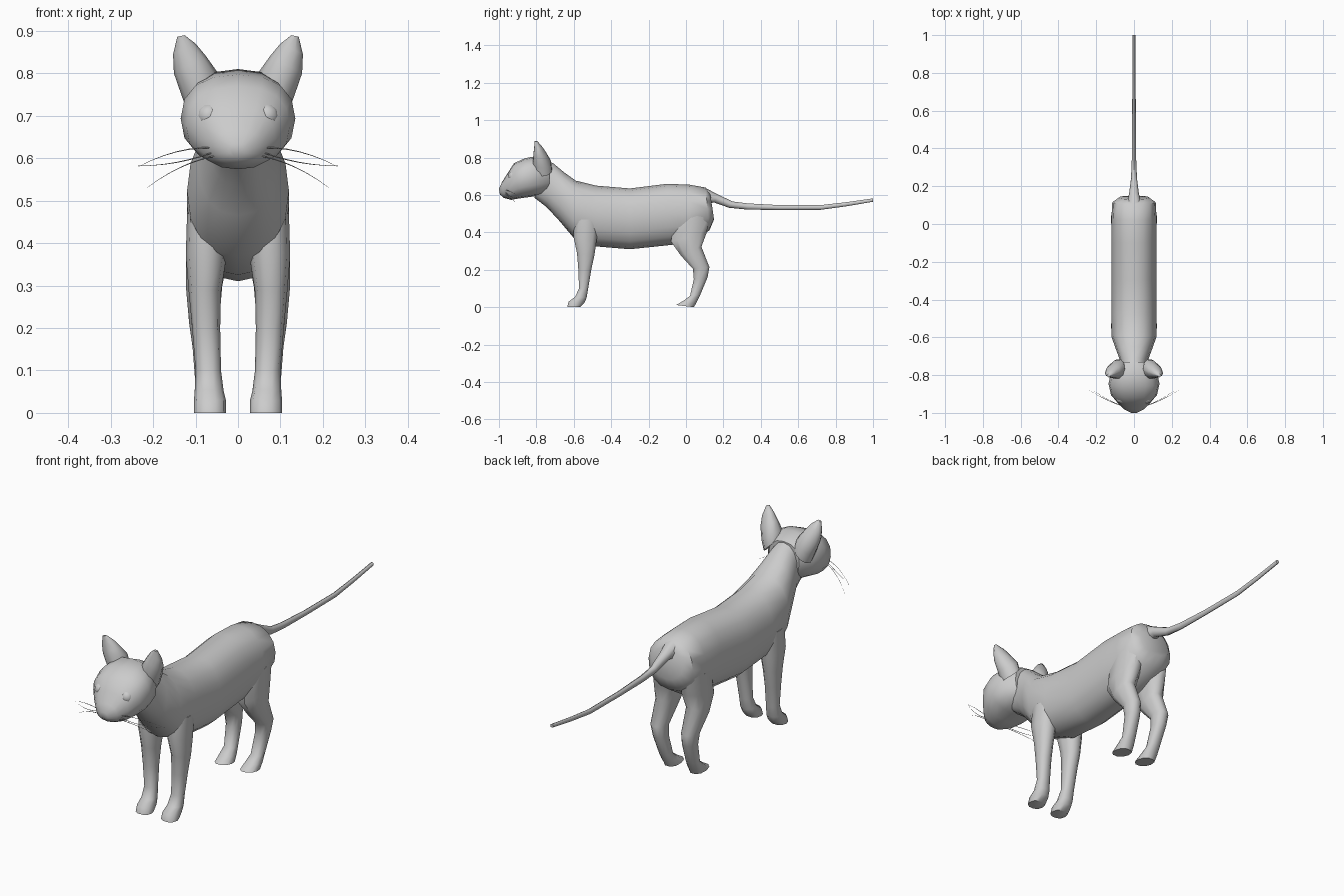
import bpy, bmesh, math
from mathutils import Vector as V

fur = bpy.data.materials.new("grey fur")
fur.diffuse_color = (0.6, 0.6, 0.6, 1)


def finish(name, bm, angle=50):
    bmesh.ops.recalc_face_normals(bm, faces=bm.faces)
    mesh = bpy.data.meshes.new(name)
    bm.to_mesh(mesh)
    bm.free()
    mesh.materials.append(fur)
    ob = bpy.data.objects.new(name, mesh)
    bpy.context.collection.objects.link(ob)
    bpy.ops.object.select_all(action='DESELECT')
    ob.select_set(True)
    bpy.context.view_layer.objects.active = ob
    bpy.ops.object.shade_smooth_by_angle(angle=math.radians(angle))
    return ob


def loft(name, rings, n=12, power=1.0):
    """Skin rings of (centre, half axis u, half axis v) and cap both ends."""
    bm = bmesh.new()
    loops = []
    for c, u, v in rings:
        loop = []
        for i in range(n):
            a = 2 * math.pi * i / n
            ca, sa = math.cos(a), math.sin(a)
            p = V(c) + V(u) * math.copysign(abs(ca) ** power, ca) \
                + V(v) * math.copysign(abs(sa) ** power, sa)
            loop.append(bm.verts.new(p))
        loops.append(loop)
    for a, b in zip(loops, loops[1:]):
        for i in range(n):
            j = (i + 1) % n
            bm.faces.new((a[i], a[j], b[j], b[i]))
    bm.faces.new(loops[0])
    bm.faces.new(loops[-1])
    return finish(name, bm)


def side_rings(sections, side=1):
    """Sections: y, z of one profile edge, y, z of the other, half width, x centre."""
    out = []
    for y0, z0, y1, z1, w, *x in sections:
        cx = side * (x[0] if x else 0)
        out.append(((cx, (y0 + y1) / 2, (z0 + z1) / 2), (w, 0, 0),
                    (0, (y0 - y1) / 2, (z0 - z1) / 2)))
    return out


# Torso and neck
loft("body", side_rings([
    (0.13, 0.605, 0.15, 0.47, 0.08),
    (0.105, 0.64, 0.125, 0.41, 0.115),
    (0.02, 0.655, 0.02, 0.345, 0.12),
    (-0.10, 0.66, -0.09, 0.332, 0.12),
    (-0.30, 0.635, -0.30, 0.31, 0.12),
    (-0.48, 0.65, -0.48, 0.325, 0.12),
    (-0.59, 0.677, -0.60, 0.37, 0.12),
    (-0.65, 0.72, -0.68, 0.465, 0.095),
    (-0.71, 0.77, -0.745, 0.535, 0.072),
    (-0.77, 0.79, -0.81, 0.585, 0.068)]), 16, 0.9)

# Head with a blunt muzzle
loft("head", side_rings([
    (-1.0, 0.635, -0.995, 0.603, 0.02),
    (-0.983, 0.67, -0.975, 0.585, 0.055),
    (-0.955, 0.715, -0.935, 0.574, 0.088),
    (-0.92, 0.77, -0.89, 0.582, 0.122),
    (-0.86, 0.797, -0.83, 0.59, 0.135),
    (-0.79, 0.81, -0.77, 0.60, 0.12),
    (-0.73, 0.782, -0.73, 0.62, 0.08)]), 16, 0.85)

# Tail
loft("tail", side_rings([
    (0.09, 0.645, 0.12, 0.555, 0.04),
    (0.17, 0.603, 0.15, 0.56, 0.026),
    (0.25, 0.565, 0.23, 0.532, 0.016),
    (0.33, 0.555, 0.33, 0.522, 0.012),
    (0.50, 0.546, 0.50, 0.52, 0.010),
    (0.72, 0.546, 0.72, 0.521, 0.009),
    (0.86, 0.562, 0.86, 0.54, 0.008),
    (1.0, 0.582, 1.0, 0.564, 0.008)]), 8)

front_leg = [
    (-0.60, 0.47, -0.46, 0.47, 0.045, 0.075),
    (-0.605, 0.38, -0.475, 0.36, 0.048, 0.075),
    (-0.585, 0.29, -0.487, 0.28, 0.038, 0.078),
    (-0.577, 0.20, -0.505, 0.20, 0.033, 0.075),
    (-0.573, 0.10, -0.522, 0.10, 0.030, 0.070),
    (-0.595, 0.055, -0.53, 0.05, 0.034, 0.068),
    (-0.63, 0.03, -0.54, 0.025, 0.038, 0.066),
    (-0.637, 0.0, -0.565, 0.0, 0.038, 0.066)]
hind_leg = [
    (-0.07, 0.45, 0.135, 0.51, 0.048, 0.070),
    (-0.085, 0.35, 0.115, 0.40, 0.050, 0.072),
    (-0.03, 0.275, 0.085, 0.325, 0.043, 0.080),
    (0.035, 0.205, 0.127, 0.215, 0.035, 0.080),
    (0.04, 0.15, 0.117, 0.16, 0.031, 0.076),
    (0.02, 0.06, 0.077, 0.065, 0.030, 0.070),
    (-0.015, 0.035, 0.06, 0.03, 0.035, 0.068),
    (-0.055, 0.012, 0.045, 0.0, 0.037, 0.066)]

for label, s in (("left", 1), ("right", -1)):
    loft(f"{label}_front_leg", side_rings(front_leg, s), 10, 0.9)
    loft(f"{label}_hind_leg", side_rings(hind_leg, s), 10, 0.9)

    # Ear: slanted rings from inner edge to outer edge, tapering to the tip
    ear = []
    for xi, zi, xo, zo, yf, yb in (
            (0.045, 0.77, 0.115, 0.70, -0.815, -0.715),
            (0.050, 0.805, 0.132, 0.745, -0.82, -0.72),
            (0.075, 0.84, 0.151, 0.80, -0.817, -0.745),
            (0.100, 0.87, 0.153, 0.845, -0.812, -0.77),
            (0.126, 0.89, 0.143, 0.886, -0.81, -0.795)):
        ear.append(((s * (xi + xo) / 2, (yf + yb) / 2, (zi + zo) / 2),
                    (s * (xo - xi) / 2, 0, (zo - zi) / 2), (0, (yb - yf) / 2, 0)))
    loft(f"{label}_ear", ear, 10)

    # Eye
    bm = bmesh.new()
    bmesh.ops.create_uvsphere(bm, u_segments=8, v_segments=6, radius=0.029)
    bmesh.ops.translate(bm, verts=bm.verts, vec=(s * 0.068, -0.923, 0.70))
    finish(f"{label}_eye", bm, 60)

    # Whiskers: thin drooping tapered strands
    for k, (z0, x1, z1, droop) in enumerate(((0.625, 0.235, 0.58, 0.018),
                                             (0.615, 0.235, 0.582, -0.012),
                                             (0.605, 0.215, 0.53, 0.016))):
        rings = []
        for i in range(7):
            t = i / 6
            r = 0.0018 * (1 - 0.8 * t)
            p = (s * (0.055 + (x1 - 0.055) * t), -0.965 + 0.085 * t * (0.6 + 0.4 * t),
                 z0 + (z1 - z0) * t + droop * 4 * t * (1 - t) * 0.7)
            rings.append((p, (0, r, 0), (0, 0, r)))
        loft(f"{label}_whisker_{k + 1}", rings, 4)
